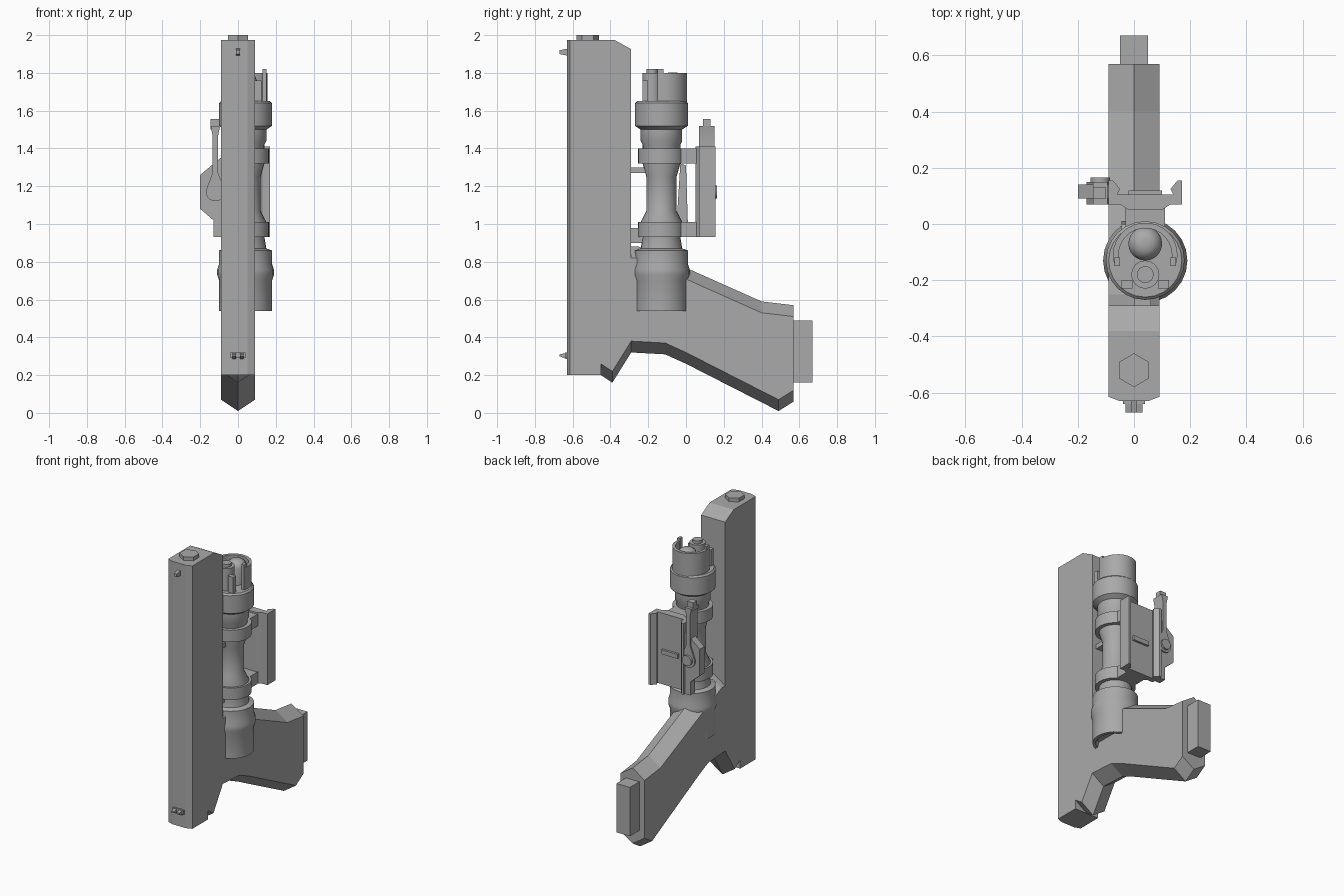
import bpy, bmesh, math

cube = bpy.data.objects.get("Cube")
if cube:
    bpy.data.objects.remove(cube)

colour = (.4, .4, .4, 1)
grey = bpy.data.materials.new("matte grey")
grey.use_nodes = True
grey.diffuse_color = colour
grey.node_tree.nodes["Principled BSDF"].inputs["Base Color"].default_value = colour

half_width = .09
light_x, light_y = .04, -.13


def circle(cx, cy, radius, sides, start=0, sweep=math.tau):
    """Points along an arc; a full turn leaves out the repeated end."""
    steps = sides if sweep == math.tau else sides - 1
    angles = [start + sweep * i / steps for i in range(sides)]
    return [(cx + radius * math.cos(a), cy + radius * math.sin(a)) for a in angles]


def loft(name, sections, smooth=False):
    """Join matching closed outlines, with a cap at each end."""
    bm = bmesh.new()
    rings = [[bm.verts.new(point) for point in section] for section in sections]
    for lower, upper in zip(rings, rings[1:]):
        for i in range(len(lower)):
            bm.faces.new((lower[i - 1], lower[i], upper[i], upper[i - 1]))
    bm.faces.new(rings[0])
    bm.faces.new(rings[-1])
    bmesh.ops.recalc_face_normals(bm, faces=bm.faces[:])
    mesh = bpy.data.meshes.new(name)
    bm.to_mesh(mesh)
    bm.free()
    mesh.materials.append(grey)
    part = bpy.data.objects.new(name, mesh)
    bpy.context.collection.objects.link(part)
    if smooth:
        bpy.ops.object.select_all(action='DESELECT')
        part.select_set(True)
        bpy.context.view_layer.objects.active = part
        bpy.ops.object.shade_smooth_by_angle(angle=math.radians(35))


def prism(name, outline, axis, low, high, smooth=False):
    """Extrude a flat outline along the x, y or z axis."""
    k = "xyz".index(axis)
    loft(name, [[(*point[:k], level, *point[k:]) for point in outline]
                for level in (low, high)], smooth)


def box(name, x, y, z):
    """Block spanning the given pair of limits on each axis."""
    corners = [(x[0], y[0]), (x[1], y[0]), (x[1], y[1]), (x[0], y[1])]
    prism(name, corners, "z", *z)


def lathe(name, profile, x=light_x, y=light_y, sides=24):
    """Turn radius and height pairs about an upright axis."""
    loft(name, [[(px, py, height) for px, py in circle(x, y, radius, sides)]
                for radius, height in profile], smooth=True)


# Slide, with a slightly crowned front face
def slide_section(x, front):
    top, bottom, back, step = 1.975, .2, -.29, -.45
    outline = [(front, bottom), (front, top), (back - half_width, top), (back, top - .05),
               (back, bottom * 2), (step, bottom * 2), (step, bottom)]
    return [(x, y, z) for y, z in outline]


crown = [(-half_width, -.615), (-.05, -.63), (.05, -.63), (half_width, -.615)]
loft("slide", [slide_section(x, front) for x, front in crown])

# Frame and grip, whose edges swell to a ridge along the middle
underside = [(-.45, .26), (-.39, .22), (-.29, .38), (-.11, .37), (0, .32), (.49, .07), (.57, .12)]
backstrap = [(.57, .51), (.4, .53), (-.25, .82), (-.29, .82)]
inside_slide = [(-.29, .4), (-.45, .4)]


def frame_section(x, swell):
    outline = [(y, z - swell) for y, z in underside]
    outline += [(y, z + swell) for y, z in backstrap]
    return [(x, y, z) for y, z in outline + inside_slide]


loft("frame_and_grip", [frame_section(-half_width, 0), frame_section(0, .06),
                        frame_section(half_width, 0)])
box("magazine_base", x=(-.05, .05), y=(.57, .67), z=(.16, .49))

# Muzzle nub and sights
prism("muzzle", circle(0, -.52, .06, 6, start=math.pi / 2), "z", 1.9, 2)
front_sight = [(-.62, 1.89), (-.62, 1.93), (-.67, 1.92), (-.67, 1.9)]
prism("front_sight", front_sight, "x", -.01, .01)
box("rear_sight_base", x=(-.04, .04), y=(-.64, -.6), z=(.29, .32))
rear_sight = [(-.62, .28), (-.62, .32), (-.67, .31), (-.67, .3)]
for label, sign in (("left", 1), ("right", -1)):
    prism("rear_sight_" + label, rear_sight, "x", sign * .01, sign * .03)

# Light body, from the recessed lens up to the tail collar
bezel = [(.11, .57), (.12, .54), (.14, .54), (.14, .7), (.15, .73), (.15, .76),
         (.14, .79), (.14, .86), (.11, .87)]
tube = [(.1, .93), (.11, 1.01), (.08, 1.07), (.08, 1.25), (.1, 1.32), (.1, 1.42)]
collar = [(.11, 1.44), (.11, 1.5), (.14, 1.52), (.14, 1.64), (.13, 1.65)]
lathe("light_body", bezel + tube + collar)

# Mounting rings and the arms that carry them
for label, base in (("lower", .93), ("upper", 1.32)):
    span = (base, base + .08)
    lathe(label + "_ring", [(.125, height) for height in span])
    box(label + "_arm", x=(-.03, .11), y=(-.05, .07), z=span)

# Tail guard curving round the rear of the switch
sweep = math.radians(210)
start = math.radians(-15)
outer_wall = circle(light_x, -.11, .115, 16, start, sweep)
inner_wall = circle(light_x, -.11, .095, 16, start, sweep)
prism("tail_guard", outer_wall + inner_wall[::-1], "z", 1.64, 1.8, smooth=True)
lathe("tail_dome", [(.06, 1.64), (.06, 1.76), (.05, 1.785), (.03, 1.8), (.01, 1.803)], y=-.07)
lathe("tail_button", [(.05, 1.64), (.05, 1.8), (.03, 1.8), (.03, 1.82)], y=-.18, sides=16)
for label, sign in (("left", 1), ("right", -1)):
    post = light_x + sign * .065
    box("tail_post_" + label, x=(post - .02, post + .02), y=(-.23, -.2), z=(1.64, 1.76))
    horn = light_x + sign * .1
    box("tail_horn_" + label, x=(horn - .01, horn + .01), y=(-.15, -.12), z=(1.64, 1.82))

# Rail clamp with mirrored hooks
hook = [(.06, .05), (.09, .07), (.13, .07), (.13, .155), (.115, .155), (.09, .125), (.1, .105)]
clamp = [(light_x + x, y) for x, y in hook]
clamp += [(light_x - x, y) for x, y in reversed(hook)]
prism("rail_clamp", clamp, "z", .93, 1.41)
box("recoil_bar", x=(-.02, .1), y=(.1, .12), z=(1.14, 1.17))

# Clamp lever: side block, teardrop handle, tip and pivot
lever_x, lever_z = -.12, 1.17
block = [(-.08, 1.36), (-.2, 1.26), (-.2, 1.08), (-.13, 1.02), (-.13, .93), (-.08, .93)]
prism("lever_block", block, "y", .09, .14)
bulb = circle(lever_x, lever_z, .05, 12, start=math.radians(150), sweep=math.radians(240))
neck = [(.015, .1), (.015, .3), (.025, .35)]
handle = bulb + [(lever_x + x, lever_z + z) for x, z in neck]
handle += [(lever_x - x, lever_z + z) for x, z in reversed(neck)]
prism("lever_handle", handle, "y", .07, .15, smooth=True)
box("lever_tip", x=(-.145, -.1), y=(.09, .13), z=(1.5, 1.555))
prism("lever_pivot", circle(lever_x, lever_z, .035, 12), "y", .14, .165, smooth=True)

# Struts between the light and the slide
box("upper_strut", x=(0, .06), y=(-.3, -.19), z=(1.27, 1.3))
box("lower_strut", x=(0, .06), y=(-.3, -.22), z=(.9, .98))

# Cable along the rear of the light
cable = [(-.05, 1), (-.03, 1.32), (0, 1.31), (.01, 1)]
prism("cable", cable, "x", -.045, -.02)
